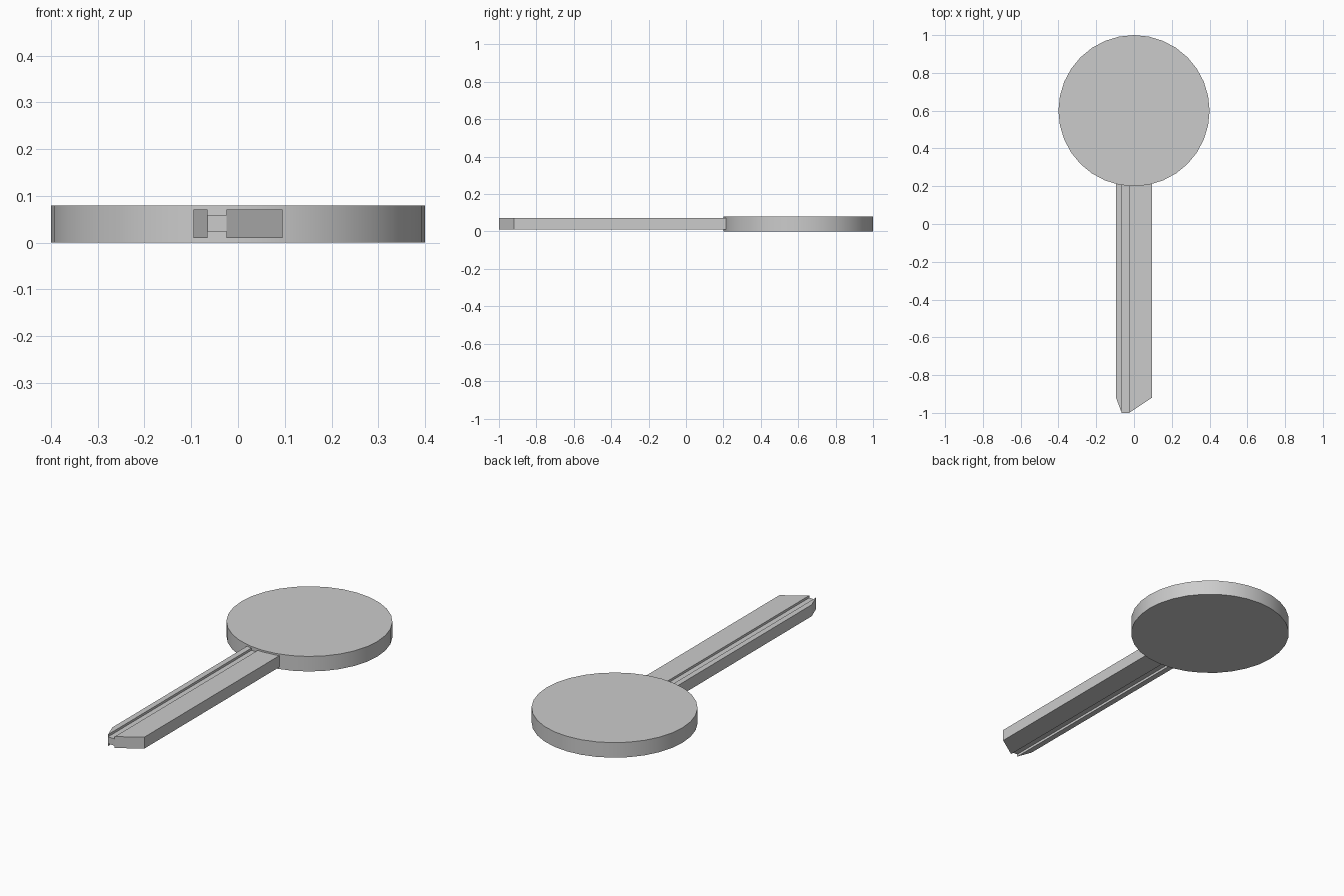
import bpy, bmesh, math

if "Cube" in bpy.data.objects:
    bpy.data.objects.remove(bpy.data.objects["Cube"])

# Round key head
bpy.ops.mesh.primitive_cylinder_add(vertices=32, radius=0.4, depth=0.08, location=(0, 0.6, 0.04))
head = bpy.context.object
head.name = "key_head"
bpy.ops.object.shade_smooth_by_angle(angle=math.radians(30))

# Blade cross-section (x, z): a flat bar with a groove above and below
L, G1, G2, R = -0.095, -0.065, -0.025, 0.095
B, T = 0.0105, 0.0715
WB, WT = 0.0235, 0.0595
profile = [(L, B), (G1, B), (G1, WB), (G2, WB), (G2, B), (R, B),
           (R, T), (G2, T), (G2, WT), (G1, WT), (G1, T), (L, T)]
tip_y = {L: -0.92, G1: -1.0, G2: -1.0, R: -0.92}

# Blade with bevelled tip, its rear end set into the head
bm = bmesh.new()
front = [bm.verts.new((x, tip_y[x], z)) for x, z in profile]
back = [bm.verts.new((x, 0.22, z)) for x, z in profile]
n = len(profile)
for i in range(n):
    j = (i + 1) % n
    bm.faces.new((front[i], front[j], back[j], back[i]))
for ring in (front, back):
    for part in ((0, 1, 2, 9, 10, 11), (2, 3, 8, 9), (3, 4, 5, 6, 7, 8)):
        bm.faces.new([ring[k] for k in part])
bmesh.ops.recalc_face_normals(bm, faces=bm.faces)
mesh = bpy.data.meshes.new("key_blade")
bm.to_mesh(mesh)
bm.free()
blade = bpy.data.objects.new("key_blade", mesh)
bpy.context.collection.objects.link(blade)
